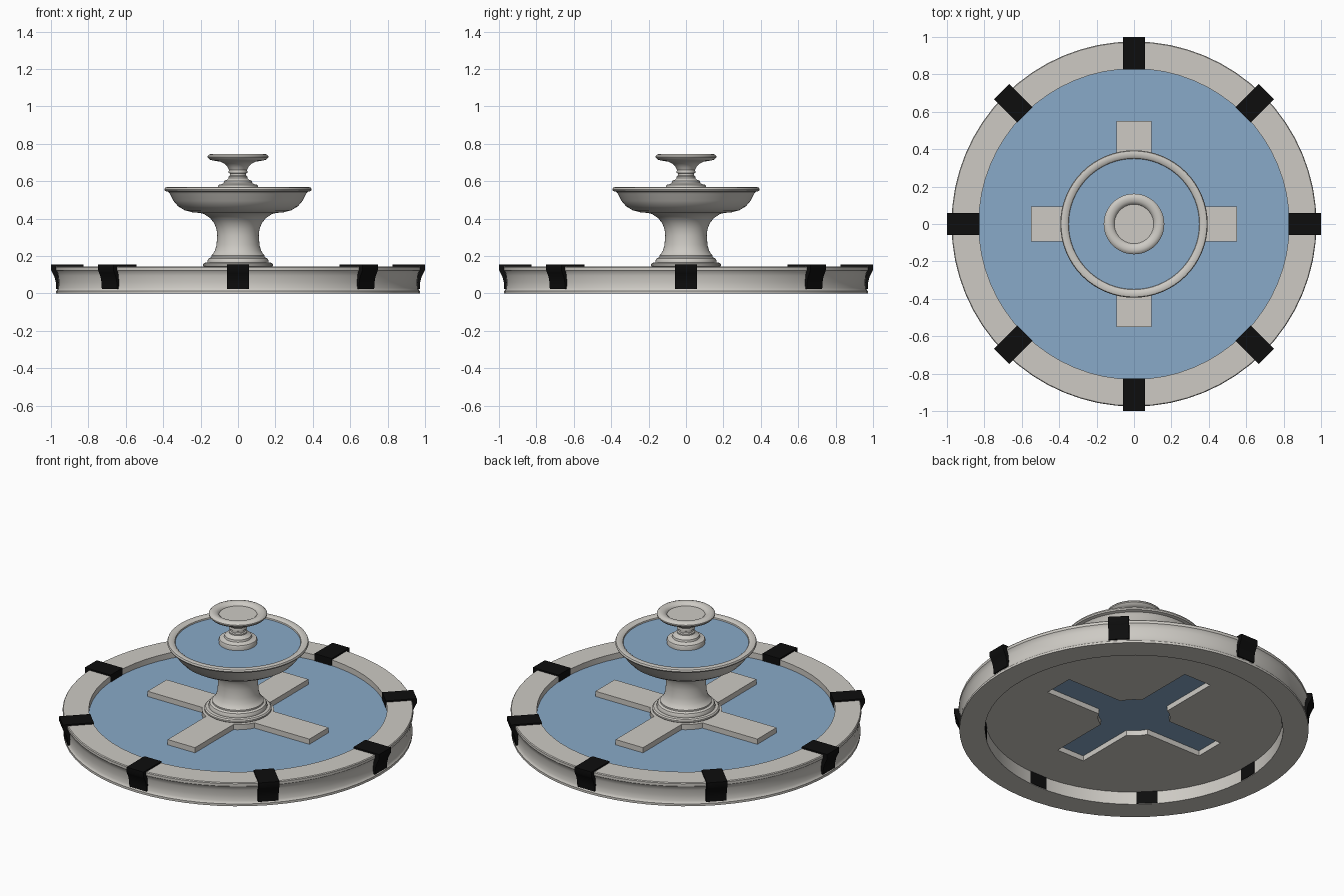
import bpy, bmesh, math
from math import cos, sin, pi

if "Cube" in bpy.data.objects:
    bpy.data.objects.remove(bpy.data.objects["Cube"])


def material(name, rgb):
    m = bpy.data.materials.new(name)
    m.diffuse_color = (*rgb, 1)
    m.use_nodes = True
    m.node_tree.nodes["Principled BSDF"].inputs["Base Color"].default_value = m.diffuse_color
    return m


stone = material("stone grey", (0.61, 0.59, 0.55))
water = material("water blue", (0.25, 0.40, 0.58))
black = material("black", (0.004, 0.004, 0.004))


def finish(name, bm, mat, angle=35):
    bmesh.ops.recalc_face_normals(bm, faces=bm.faces)
    me = bpy.data.meshes.new(name)
    bm.to_mesh(me)
    bm.free()
    me.materials.append(mat)
    ob = bpy.data.objects.new(name, me)
    bpy.context.collection.objects.link(ob)
    bpy.ops.object.select_all(action='DESELECT')
    ob.select_set(True)
    bpy.context.view_layer.objects.active = ob
    bpy.ops.object.shade_smooth_by_angle(angle=math.radians(angle))
    return ob


def lathe(name, profile, mat, n=64, closed=False):
    """Revolve (radius, z) points about z; open profiles get end caps."""
    bm = bmesh.new()
    rings = [[bm.verts.new((r * cos(2 * pi * i / n), r * sin(2 * pi * i / n), z))
              for i in range(n)] for r, z in profile]
    pairs = list(zip(rings, rings[1:]))
    if closed:
        pairs.append((rings[-1], rings[0]))
    else:
        bm.faces.new(rings[0])
        bm.faces.new(rings[-1])
    for a, b in pairs:
        for i in range(n):
            j = (i + 1) % n
            bm.faces.new((a[i], a[j], b[j], b[i]))
    return finish(name, bm, mat)


def disc(name, r, z, mat, n=64):
    bm = bmesh.new()
    bm.faces.new([bm.verts.new((r * cos(2 * pi * i / n), r * sin(2 * pi * i / n), z))
                  for i in range(n)])
    ob = finish(name, bm, mat)
    return ob


# Pool rim
lathe("pool_rim", [(0.83, 0), (0.83, 0.145), (0.972, 0.145), (0.976, 0.14),
                   (0.976, 0.124), (0.970, 0.118), (0.964, 0.095), (0.961, 0.06),
                   (0.963, 0.03), (0.968, 0.018), (0.972, 0.014), (0.972, 0)],
      stone, closed=True)

# Pool floor with raised, hollow cross plinth
HALF, REACH, HUB = 0.093, 0.55, 0.20
FLOOR, TOP = 0.078, 0.142
a0 = math.asin(HALF / HUB)
outline = []
for k in range(4):
    t = k * pi / 2
    pts = [(REACH, -HALF), (REACH, HALF)]
    pts += [(HUB * cos(a0 + (pi / 2 - 2 * a0) * i / 6),
             HUB * sin(a0 + (pi / 2 - 2 * a0) * i / 6)) for i in range(7)]
    outline += [(x * cos(t) - y * sin(t), x * sin(t) + y * cos(t)) for x, y in pts]
bm = bmesh.new()
low = [bm.verts.new((x, y, FLOOR)) for x, y in outline]
high = [bm.verts.new((x, y, TOP)) for x, y in outline]
outer = [bm.verts.new((0.832 * cos(2 * pi * i / 64), 0.832 * sin(2 * pi * i / 64), FLOOR))
         for i in range(64)]
loops = [bm.edges.new((l[i], l[(i + 1) % len(l)])) for l in (low, outer) for i in range(len(l))]
bmesh.ops.triangle_fill(bm, edges=loops, use_beauty=True, normal=(0, 0, 1))
for i in range(len(low)):
    j = (i + 1) % len(low)
    bm.faces.new((low[i], low[j], high[j], high[i]))
bm.faces.new(high)
finish("pool_floor_and_cross", bm, stone, 25)

# Pool water: sheet with the cross passing through it
disc("pool_water", 0.831, 0.11, water)

# Eight straps over the rim
strap = [(0.825, 0.003), (0.825, 0.154), (1.0, 0.154), (1.0, 0.125), (0.992, 0.11),
         (0.980, 0.085), (0.973, 0.055), (0.972, 0.024), (0.95, 0.024), (0.94, 0.01)]
for k in range(8):
    t = k * pi / 4
    bm = bmesh.new()
    sides = [[bm.verts.new((r * cos(t) - w * sin(t), r * sin(t) + w * cos(t), z))
              for r, z in strap] for w in (-0.058, 0.058)]
    for s in sides:
        bm.faces.new(s)
    for i in range(len(strap)):
        j = (i + 1) % len(strap)
        bm.faces.new((sides[0][i], sides[0][j], sides[1][j], sides[1][i]))
    finish(f"rim_strap_{k + 1}", bm, black, 30)

# Pedestal and large bowl
lathe("pedestal_and_bowl", [
    (0.18, 0.143), (0.187, 0.148), (0.187, 0.157), (0.18, 0.164), (0.163, 0.166),
    (0.163, 0.175), (0.157, 0.188), (0.143, 0.194), (0.143, 0.203), (0.135, 0.21),
    (0.123, 0.23), (0.115, 0.26), (0.111, 0.31), (0.115, 0.345), (0.127, 0.375),
    (0.148, 0.402), (0.18, 0.424), (0.205, 0.431), (0.24, 0.433), (0.285, 0.445),
    (0.32, 0.466), (0.345, 0.495), (0.362, 0.53), (0.372, 0.543), (0.39, 0.548),
    (0.394, 0.556), (0.39, 0.566), (0.38, 0.569), (0.36, 0.567), (0.351, 0.56),
    (0.345, 0.535)], stone)
disc("bowl_water", 0.352, 0.552, water)

# Small top dish on its stem
lathe("top_dish", [
    (0.105, 0.54), (0.108, 0.572), (0.104, 0.581), (0.088, 0.584), (0.077, 0.59),
    (0.074, 0.602), (0.06, 0.608), (0.05, 0.618), (0.05, 0.626), (0.044, 0.63),
    (0.044, 0.642), (0.05, 0.645), (0.05, 0.652), (0.048, 0.66), (0.055, 0.675),
    (0.07, 0.692), (0.095, 0.705), (0.135, 0.711), (0.152, 0.716), (0.162, 0.727),
    (0.162, 0.734), (0.154, 0.743), (0.14, 0.747), (0.122, 0.744), (0.108, 0.735),
    (0.105, 0.728)], stone)
